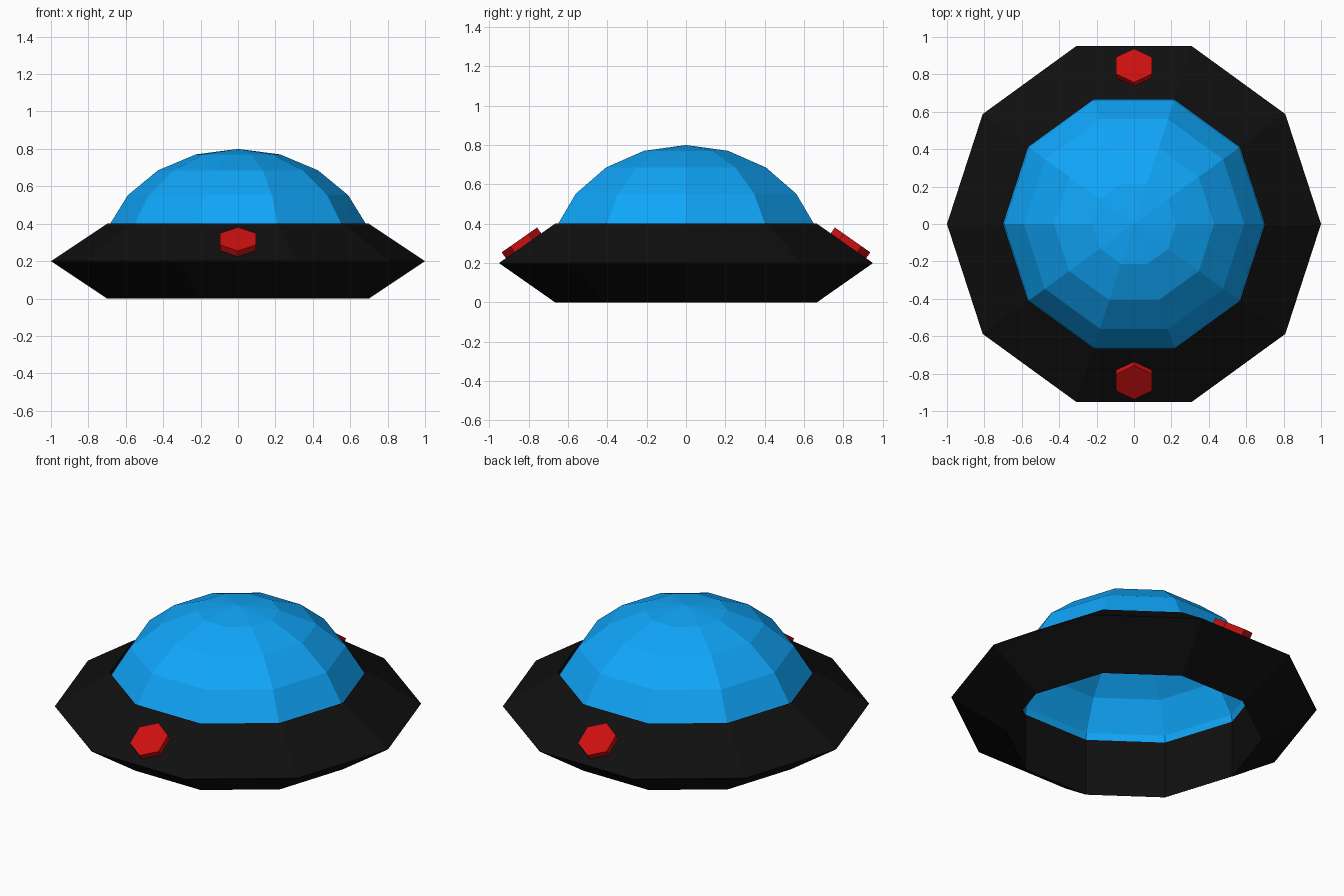
import bpy, math
from math import cos, sin, pi

if "Cube" in bpy.data.objects:
    bpy.data.objects.remove(bpy.data.objects["Cube"])

SIDES = 10


def material(name, color):
    m = bpy.data.materials.new(name)
    m.diffuse_color = (*color, 1)
    m.use_nodes = True
    m.node_tree.nodes["Principled BSDF"].inputs["Base Color"].default_value = m.diffuse_color
    return m


def lathe(name, profile, mat, closed=False, apex=None):
    """Revolve (radius, z) points around z in flat facets."""
    verts = [(r * cos(2 * pi * i / SIDES), r * sin(2 * pi * i / SIDES), z)
             for r, z in profile for i in range(SIDES)]
    n, faces = len(profile), []
    for k in range(n if closed else n - 1):
        a, b = k * SIDES, (k + 1) % n * SIDES
        for i in range(SIDES):
            j = (i + 1) % SIDES
            faces.append((a + i, a + j, b + j, b + i))
    if apex is not None:
        verts.append((0, 0, apex))
        a = (n - 1) * SIDES
        faces += [(a + i, a + (i + 1) % SIDES, n * SIDES) for i in range(SIDES)]
    me = bpy.data.meshes.new(name)
    me.from_pydata(verts, [], faces)
    me.materials.append(mat)
    ob = bpy.data.objects.new(name, me)
    bpy.context.collection.objects.link(ob)
    return ob


black = material("black", (0.005, 0.005, 0.005))
blue = material("blue", (0.005, 0.38, 0.95))
red = material("red", (0.6, 0.005, 0.005))

# Triangular-section hull ring, open through the middle
lathe("hull_ring", [(0.7, 0.0), (1.0, 0.2), (0.7, 0.4)], black, closed=True)

# Open half-ellipsoid dome, its rim buried in the ring
steps = [math.radians(18 * k) for k in range(5)]
lathe("dome", [(0.728 * cos(t), 0.2 + 0.6 * sin(t)) for t in steps], blue, apex=0.8)

# Hexagonal lights lying on the front and back slopes
slope = math.atan2(0.2, 0.3 * cos(pi / SIDES))
for name, side in (("front_light", -1), ("back_light", 1)):
    bpy.ops.mesh.primitive_cylinder_add(
        vertices=6, radius=0.11, depth=0.06,
        location=(0, side * 0.83, 0.293), rotation=(-side * slope, 0, 0))
    ob = bpy.context.object
    ob.name = name
    ob.data.materials.append(red)
